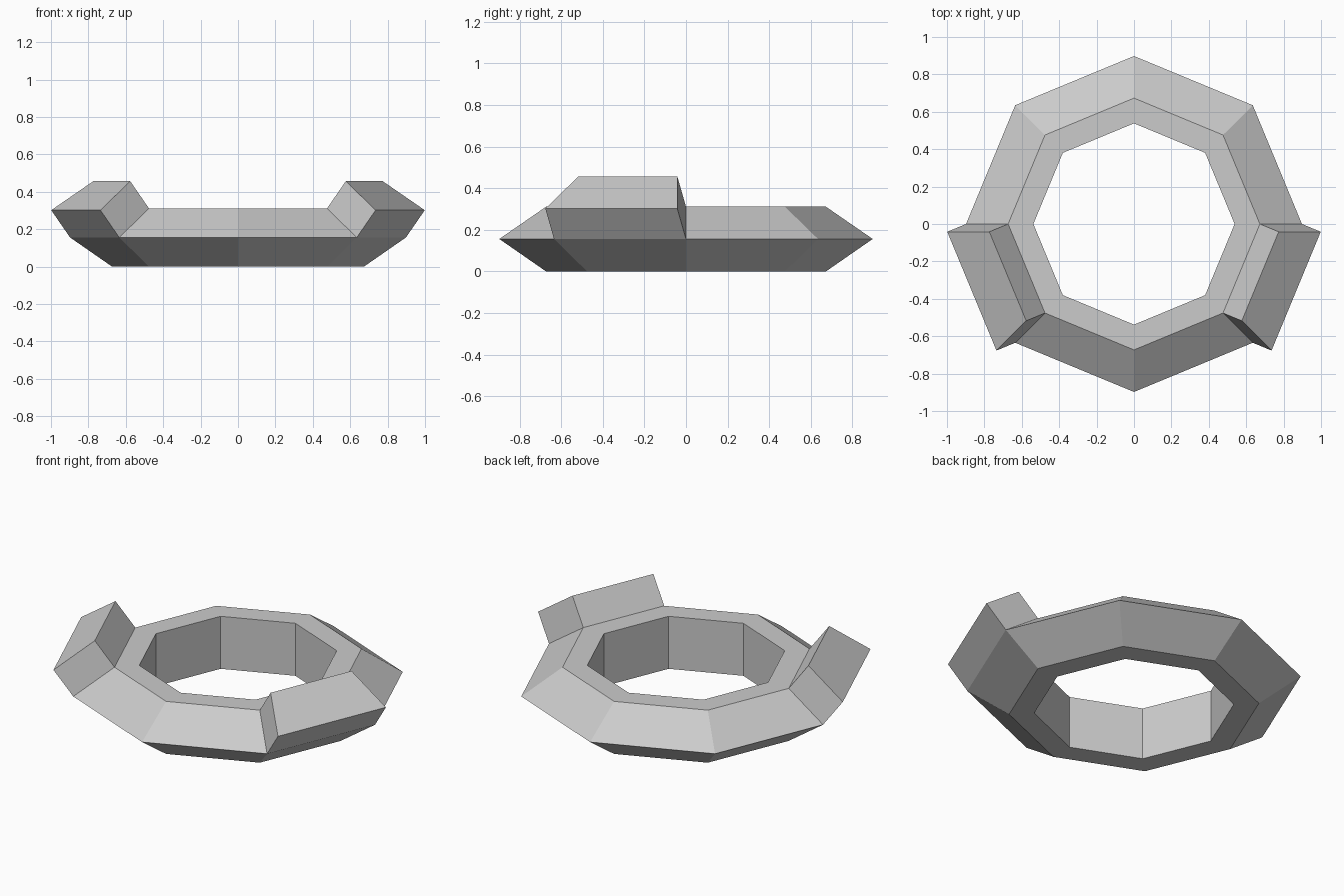
import bpy, bmesh
from math import cos, sin, pi

if "Cube" in bpy.data.objects:
    bpy.data.objects.remove(bpy.data.objects["Cube"])

SIDES = 8
# Ring cross-section: (radius, height)
PROFILE = [(0.538, 0.0), (0.673, 0.0), (0.898, 0.156), (0.673, 0.311), (0.538, 0.311)]
RAISE = 0.182

bm = bmesh.new()

# Octagonal ring swept from the profile
rings = []
for i in range(SIDES):
    a = 2 * pi * i / SIDES
    rings.append([bm.verts.new((r * cos(a), r * sin(a), z)) for r, z in PROFILE])

n = len(PROFILE)
slopes = []
for i in range(SIDES):
    a, b = rings[i], rings[(i + 1) % SIDES]
    for j in range(n):
        k = (j + 1) % n
        face = bm.faces.new((a[j], b[j], b[k], a[k]))
        if j == 2:
            slopes.append(face)
bm.normal_update()
bmesh.ops.recalc_face_normals(bm, faces=bm.faces[:])

# Raised blocks on the left and right front slopes
for i in (4, 7):
    face = slopes[i]
    offset = face.normal * RAISE
    result = bmesh.ops.extrude_discrete_faces(bm, faces=[face])
    bmesh.ops.translate(bm, verts=result["faces"][0].verts[:], vec=offset)

bmesh.ops.recalc_face_normals(bm, faces=bm.faces[:])
mesh = bpy.data.meshes.new("octagonal_ring")
bm.to_mesh(mesh)
bm.free()
ring = bpy.data.objects.new("octagonal_ring", mesh)
bpy.context.collection.objects.link(ring)
